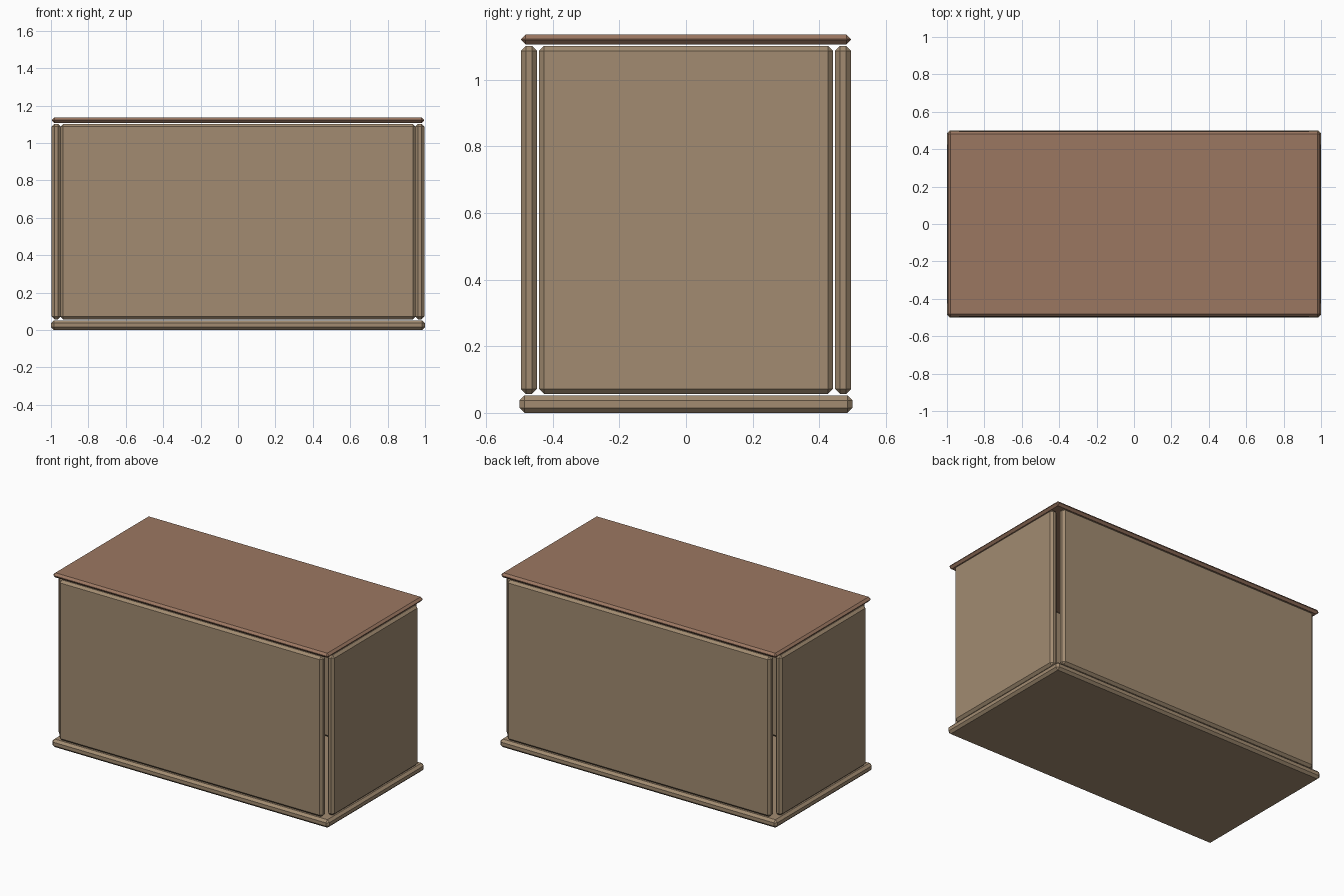
import bpy
import bmesh

if "Cube" in bpy.data.objects:
    bpy.data.objects.remove(bpy.data.objects["Cube"])


def material(name, color):
    m = bpy.data.materials.new(name)
    m.diffuse_color = (*color, 1)
    m.use_nodes = True
    m.node_tree.nodes["Principled BSDF"].inputs["Base Color"].default_value = m.diffuse_color
    return m


WOOD = material("wood", (0.36, 0.26, 0.165))
LID = material("lid_wood", (0.33, 0.185, 0.12))


def board(name, x, y, z, mat, bevel=0.015):
    """Chamfered board given its (min, max) range on each axis."""
    bm = bmesh.new()
    bmesh.ops.create_cube(bm, size=1)
    for v in bm.verts:
        v.co = [r[0] + (c + 0.5) * (r[1] - r[0]) for c, r in zip(v.co, (x, y, z))]
    bmesh.ops.bevel(bm, geom=bm.edges[:], offset=bevel, segments=1,
                    profile=0.5, affect='EDGES')
    mesh = bpy.data.meshes.new(name)
    bm.to_mesh(mesh)
    bm.free()
    mesh.materials.append(mat)
    obj = bpy.data.objects.new(name, mesh)
    bpy.context.collection.objects.link(obj)


# Base and lid
board("base", (-1, 1), (-0.5, 0.5), (0, 0.052), WOOD)
board("lid", (-0.995, 0.995), (-0.495, 0.495), (1.106, 1.136), LID, 0.0135)

# Walls, separated by thin gaps at the corners
WALL_Z = (0.057, 1.102)
board("front_wall", (-0.95, 0.95), (-0.496, -0.447), WALL_Z, WOOD)
board("back_wall", (-0.95, 0.95), (0.447, 0.496), WALL_Z, WOOD)
board("left_wall", (-0.996, -0.947), (-0.441, 0.441), WALL_Z, WOOD)
board("right_wall", (0.947, 0.996), (-0.441, 0.441), WALL_Z, WOOD)
